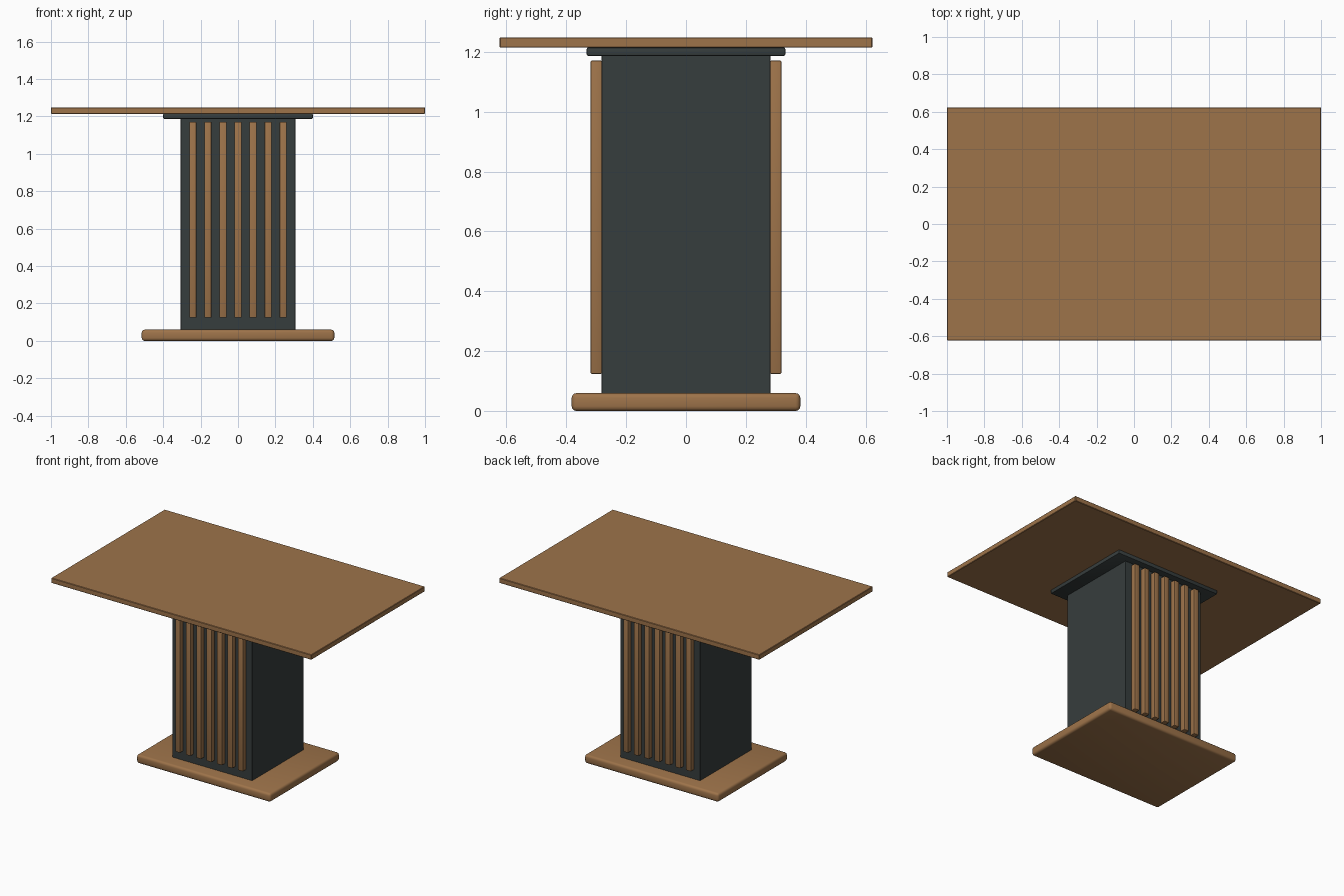
import bpy

if "Cube" in bpy.data.objects:
    bpy.data.objects.remove(bpy.data.objects["Cube"])


def material(name, rgb):
    m = bpy.data.materials.new(name)
    m.diffuse_color = (*rgb, 1.0)
    m.use_nodes = True
    m.node_tree.nodes["Principled BSDF"].inputs["Base Color"].default_value = m.diffuse_color
    return m


wood = material("warm_wood", (0.340, 0.172, 0.068))
dark = material("dark_slate", (0.037, 0.047, 0.047))


def box(name, x, y, z, mat, bevel, segments=2):
    """Box from (min, max) ranges with a softened edge."""
    bpy.ops.mesh.primitive_cube_add(
        size=1, location=[(r[0] + r[1]) / 2 for r in (x, y, z)])
    ob = bpy.context.object
    ob.name = name
    ob.scale = [r[1] - r[0] for r in (x, y, z)]
    bpy.ops.object.transform_apply(location=False, rotation=False, scale=True)
    ob.data.materials.append(mat)
    if bevel:
        mod = ob.modifiers.new("edge", 'BEVEL')
        mod.width = bevel
        mod.segments = segments
        bpy.ops.object.modifier_apply(modifier="edge")
        bpy.ops.object.shade_smooth_by_angle(angle=0.6)
    return ob


# Foot, column, mounting plate and table top
box("base", (-0.515, 0.515), (-0.382, 0.382), (0, 0.06), wood, 0.016, 3)
box("column", (-0.307, 0.307), (-0.283, 0.283), (0.055, 1.188), dark, 0.002, 1)
box("mounting_plate", (-0.40, 0.40), (-0.332, 0.332), (1.187, 1.2145), dark, 0.005)
box("table_top", (-1, 1), (-0.623, 0.623), (1.214, 1.249), wood, 0.003, 1)

# Seven vertical slats on the front and the back
for side, label in ((-1, "front"), (1, "back")):
    for i in range(7):
        cx = (i - 3) * 0.0805
        y = sorted((side * 0.281, side * 0.319))
        box(f"{label}_slat_{i + 1}", (cx - 0.019, cx + 0.019), y,
            (0.124, 1.171), wood, 0.004)
